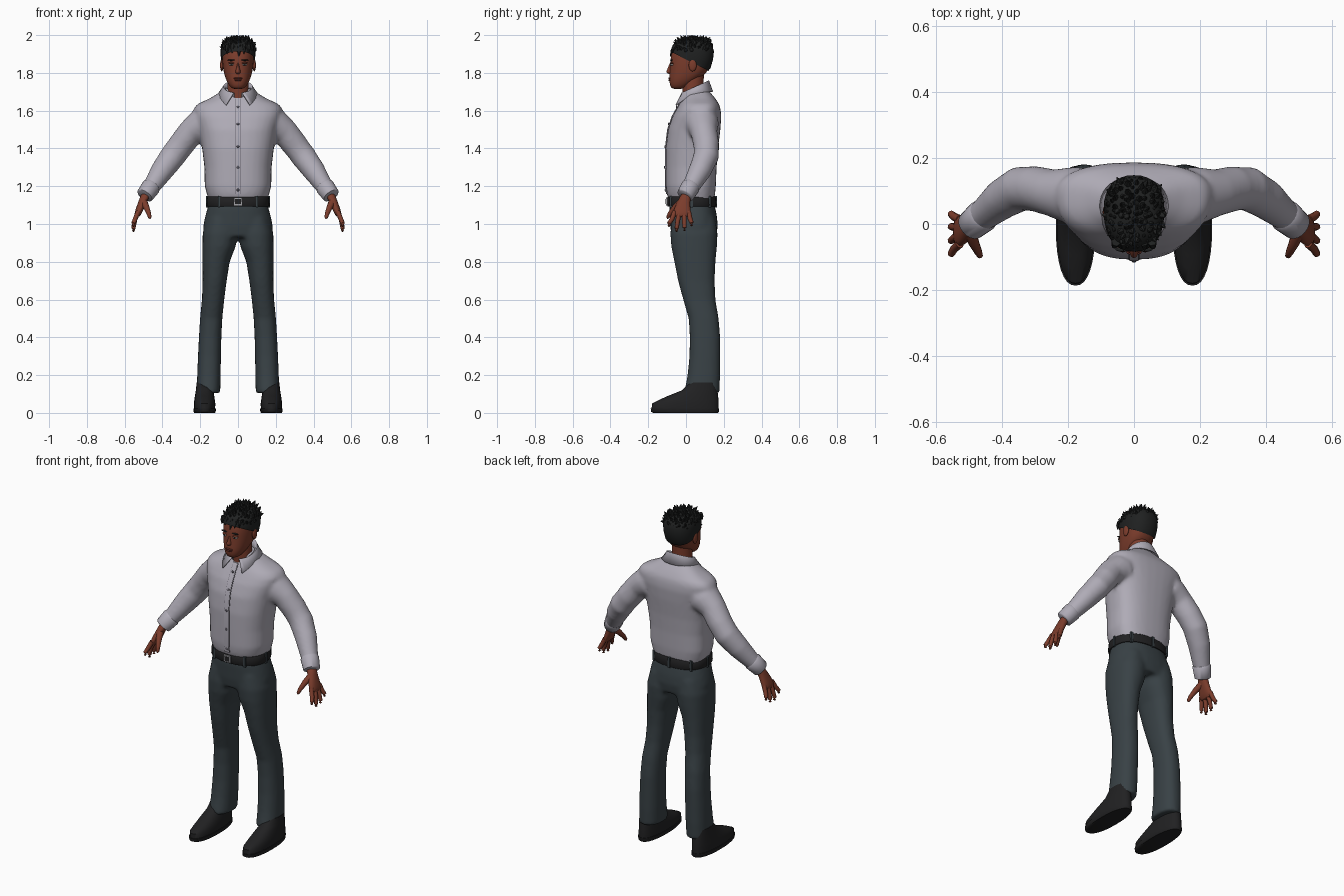
import bpy, bmesh, random
from math import sin, cos, pi, radians, copysign, sqrt
from mathutils import Vector, Matrix

if "Cube" in bpy.data.objects:
    bpy.data.objects.remove(bpy.data.objects["Cube"])
random.seed(4)


def material(name, r, g, b):
    m = bpy.data.materials.new(name)
    m.use_nodes = True
    m.diffuse_color = (r, g, b, 1)
    shader = next(n for n in m.node_tree.nodes if n.type == "BSDF_PRINCIPLED")
    shader.inputs["Base Color"].default_value = (r, g, b, 1)
    shader.inputs["Roughness"].default_value = 0.7
    return m


SHIRT = material("shirt grey", .43, .41, .47)
SEAM = material("seam grey", .13, .12, .15)
PANTS = material("trouser slate", .04, .053, .06)
SKIN = material("skin brown", .2, .046, .025)
LIP = material("lip brown", .13, .028, .02)
HAIR = material("hair black", .014, .015, .015)
LEATHER = material("leather black", .015, .015, .016)
METAL = material("buckle metal", .35, .35, .37)
WHITE = material("eye white", .6, .58, .55)


def make(name, bm, mat, fuse=0, subdivide=False):
    """Turn a bmesh into a smooth shaded object, optionally fused into one skin."""
    bmesh.ops.recalc_face_normals(bm, faces=bm.faces)
    mesh = bpy.data.meshes.new(name)
    bm.to_mesh(mesh)
    bm.free()
    mesh.materials.append(mat)
    mesh.shade_smooth()
    mesh.set_sharp_from_angle(angle=radians(50))
    obj = bpy.data.objects.new(name, mesh)
    bpy.context.scene.collection.objects.link(obj)
    if fuse:
        remesh = obj.modifiers.new("fuse", "REMESH")
        remesh.mode = "VOXEL"
        remesh.voxel_size = fuse
        remesh.use_smooth_shade = True
        relax = obj.modifiers.new("relax", "SMOOTH")
        relax.factor = 0.5
        relax.iterations = 5
    if subdivide:
        obj.modifiers.new("subdivide", "SUBSURF").levels = 1
    return obj


def oval(x0, x1, y0, y1, z, p=2.3, mid=.5, n=32):
    """Level superellipse ring; mid places its widest line between front and back."""
    cx, rx, cy = (x0 + x1) / 2, (x1 - x0) / 2, y0 + mid * (y1 - y0)
    ring = []
    for i in range(n):
        c, s = cos(2 * pi * i / n), sin(2 * pi * i / n)
        depth = y1 - cy if s > 0 else cy - y0
        ring.append(Vector((cx + rx * copysign(abs(c) ** (2 / p), c),
                            cy + depth * copysign(abs(s) ** (2 / p), s), z)))
    return ring


def stack(rows, **shape):
    """Rings centred on x = 0 from rows of height, half width, front, back."""
    return [oval(-w, w, y0, y1, z, **shape) for z, w, y0, y1 in rows]


def loft(bm, rings, closed=True):
    loops = [[bm.verts.new(p) for p in ring] for ring in rings]
    n = len(loops[0])
    for a, b in zip(loops, loops[1:]):
        for i in range(n if closed else n - 1):
            j = (i + 1) % n
            bm.faces.new((a[i], a[j], b[j], b[i]))
    if closed:
        bm.faces.new(loops[0])
        bm.faces.new(loops[-1])
    return bm


def tube(bm, path, side=1, n=20):
    """Round tube through rows of x, y, z, radius."""
    pts = [Vector((x * side, y, z)) for x, y, z, r in path]
    rings = []
    for i, p in enumerate(pts):
        along = pts[min(i + 1, len(pts) - 1)] - pts[max(i - 1, 0)]
        q = along.to_track_quat("Z", "Y")
        r = path[i][3]
        rings.append([p + q @ Vector((r * cos(2 * pi * k / n), r * sin(2 * pi * k / n), 0))
                      for k in range(n)])
    return loft(bm, rings)


def ball(name, loc, size, mat):
    bm = bmesh.new()
    bmesh.ops.create_uvsphere(bm, u_segments=20, v_segments=12, radius=1,
                              matrix=Matrix.LocRotScale(Vector(loc), None, Vector(size)))
    return make(name, bm, mat)


def box(name, loc, size, mat):
    bm = bmesh.new()
    bmesh.ops.create_cube(bm, size=1,
                          matrix=Matrix.LocRotScale(Vector(loc), None, Vector(size)))
    return make(name, bm, mat)


# Shirt: torso and both sleeves fused together
torso = [(1.12, .153, -.088, .148), (1.16, .166, -.102, .154), (1.2, .176, -.107, .158),
         (1.3, .178, -.108, .162), (1.4, .19, -.108, .17), (1.5, .207, -.096, .182),
         (1.57, .23, -.072, .187), (1.61, .236, -.05, .183), (1.635, .215, -.036, .175),
         (1.665, .15, -.018, .155), (1.695, .1, 0, .13), (1.72, .068, .005, .11)]
sleeve = [(.17, .085, 1.53, .09), (.2, .088, 1.522, .085), (.25, .095, 1.485, .071),
          (.3, .107, 1.42, .069), (.345, .107, 1.36, .068), (.4, .075, 1.285, .061),
          (.45, .033, 1.21, .049), (.48, .008, 1.168, .043)]
bm = loft(bmesh.new(), stack(torso, p=2.5, mid=.6))
for side in (1, -1):
    tube(bm, sleeve, side)
make("shirt", bm, SHIRT, fuse=.011)

# Button placket with its dark seam, and the buttons
for name, half, rise, mat in (("placket_seam", .017, .001, SEAM), ("placket", .014, .004, SHIRT)):
    strip = [[Vector((x, y, z)) for x, y in ((-half, y0 - rise), (half, y0 - rise),
                                             (half, y0 + .02), (-half, y0 + .02))]
             for z, w, y0, y1 in torso[1:-2]]
    make(name, loft(bmesh.new(), strip), mat)
for i, (z, y) in enumerate(((1.18, -.109), (1.3, -.113), (1.41, -.111), (1.53, -.091), (1.62, -.049))):
    ball("button_%d" % (i + 1), (0, y, z), (.007, .004, .007), SEAM)

# Collar: inner stand, fold and pointed flap, open at the throat
rows = []
for rx, ry, flare, top, drop, power, gap in ((.064, .06, 0, 1.7, .05, 1, 15),
                                            (.07, .066, 0, 1.752, .066, 1, 15),
                                            (.077, .071, .004, 1.757, .066, 1, 17),
                                            (.102, .09, .045, 1.7, .1, 3, 38)):
    row = []
    for i in range(33):
        a = radians(gap + (360 - 2 * gap) * i / 32)
        front = (1 + cos(a)) / 2
        row.append(Vector((rx * sin(a), .05 - (ry + flare * front) * cos(a),
                           top - drop * front ** power)))
    rows.append(row)
collar = make("collar", loft(bmesh.new(), rows, closed=False), SHIRT)
thick = collar.modifiers.new("cloth", "SOLIDIFY")
thick.thickness = .007
thick.offset = 0

# Trousers: hips and both legs fused together
hips = [(1.12, .15, -.084, .146), (1.08, .163, -.088, .156), (1.04, .174, -.086, .164),
        (.99, .184, -.084, .168), (.93, .18, -.075, .16)]
leg = [(1.03, .01, .165, -.075, .155), (.95, 0, .187, -.083, .167), (.88, .013, .188, -.078, .164),
       (.8, .044, .188, -.062, .156), (.7, .06, .187, -.042, .152), (.6, .073, .191, -.015, .156),
       (.5, .083, .201, .014, .173), (.4, .088, .207, .02, .181), (.3, .09, .212, .018, .181),
       (.2, .092, .216, .008, .181), (.105, .094, .219, -.01, .177)]
bm = loft(bmesh.new(), stack(hips, p=2.4))
for side in (1, -1):
    loft(bm, [oval(*sorted((side * a, side * b)), y0, y1, z) for z, a, b, y0, y1 in leg])
make("trousers", bm, PANTS, fuse=.011)

# Belt, loops and buckle
band = stack([(1.092, .163, -.096, .158), (1.098, .167, -.1, .161),
              (1.14, .164, -.098, .158), (1.146, .16, -.094, .154)], p=2.4)
make("belt", loft(bmesh.new(), band), LEATHER)
for k in (0, 4, 8, 12, 16, 21, 27):
    p = band[2][k]
    box("belt_loop_%d" % k, (p.x, p.y, 1.118), (.013, .013, .062), PANTS)
box("buckle_frame", (0, -.1, 1.119), (.044, .012, .04), METAL)
box("buckle_center", (0, -.102, 1.119), (.03, .012, .026), LEATHER)

# Head and neck
head = [(1.714, .026, -.07, -.02), (1.725, .042, -.083, .005), (1.755, .06, -.089, .05),
        (1.785, .071, -.088, .095), (1.82, .079, -.085, .122), (1.865, .084, -.083, .135),
        (1.91, .085, -.078, .14), (1.945, .077, -.06, .128), (1.97, .05, -.025, .095)]
make("head", loft(bmesh.new(), stack(head, mid=.55)), SKIN, subdivide=True)
neck = [(1.63, .066, -.015, .1), (1.69, .058, -.018, .092), (1.73, .056, -.02, .092), (1.79, .055, -.02, .095)]
make("neck", loft(bmesh.new(), stack(neck, p=2)), SKIN)

# Face
nose = [(1.858, .007, -.086, -.05), (1.83, .01, -.094, -.05), (1.81, .015, -.104, -.05),
        (1.802, .018, -.104, -.05), (1.793, .012, -.094, -.05)]
make("nose", loft(bmesh.new(), stack(nose, p=2, mid=.7)), SKIN, subdivide=True)
ball("upper_lip", (0, -.086, 1.771), (.023, .008, .005), LIP)
ball("lower_lip", (0, -.085, 1.762), (.02, .009, .006), LIP)
for side, word in ((1, "left"), (-1, "right")):
    ball(word + "_eye", (side * .034, -.073, 1.844), (.014, .011, .006), WHITE)
    ball(word + "_iris", (side * .034, -.081, 1.844), (.006, .005, .006), HAIR)
    ball(word + "_eyelid", (side * .034, -.074, 1.852), (.017, .011, .005), SKIN)
    ball(word + "_eyebrow", (side * .035, -.077, 1.868), (.021, .007, .004), HAIR)
    ball(word + "_ear", (side * .086, .035, 1.84), (.009, .021, .032), SKIN)

# Hair: close cropped cap cut along the hairline, with pointed tufts on top
bm = loft(bmesh.new(), stack([(z + .006, w + .007, y0 - .005, y1 + .008)
                              for z, w, y0, y1 in head[2:]], mid=.55))
bmesh.ops.bisect_plane(bm, geom=bm.verts[:] + bm.edges[:] + bm.faces[:], clear_inner=True,
                       plane_co=(0, .03, 1.856), plane_no=(0, .112, .22))
make("hair_cap", bm, HAIR)
bm = bmesh.new()
core, count = Vector((0, .038, 1.9)), 150


def tuft(base, tip, radius):
    bend = base.lerp(tip, .55) + Vector([random.uniform(-.006, .006) for _ in range(3)])
    tube(bm, [(*base, radius), (*bend, radius * .7), (*tip, .001)], n=6)


for i in range(count):
    up = .08 + .92 * (i + .5) / count
    a = i * pi * (3 - sqrt(5))
    d = Vector((cos(a) * sqrt(1 - up * up), sin(a) * sqrt(1 - up * up), up))
    boxy = sum(abs(c) ** 3 for c in d) ** (1 / 3)
    reach = random.uniform(.88, 1.02) / boxy
    base = core + Vector((d.x * .08, d.y * .092, d.z * .06))
    tip = core + Vector((d.x * .098, d.y * .114, d.z * .1)) * reach
    tip.z = min(tip.z + random.uniform(0, .01), 2)
    if tip.z > 1.925:
        tuft(base, tip, .014)
for x, z in ((-.055, 1.9), (-.03, 1.905), (.004, 1.885), (.03, 1.9), (.055, 1.905)):
    tuft(Vector((x, -.055, 1.945)), Vector((x * 1.05, -.084 + x * x * 4, z)), .014)
make("hair_tufts", bm, HAIR)

# Cuffs, hands and shoes
palm = [(1.17, .484, .004, .025, .026), (1.13, .499, -.008, .024, .03), (1.095, .514, -.018, .022, .04),
        (1.06, .528, -.022, .02, .047), (1.035, .536, -.023, .014, .045)]
digits = {"index": (-.06, -.09, .985), "middle": (-.035, -.05, .958),
          "ring": (-.01, -.008, .963), "little": (.014, .03, .988)}
shoe = [(.02, .056, -.182, .173), (.05, .057, -.18, .173), (.07, .054, -.14, .172),
        (.09, .051, -.095, .17), (.12, .046, -.02, .166), (.16, .042, .02, .16)]
sole = [(0, .055, -.172, .17), (.006, .059, -.184, .175), (.024, .06, -.187, .176)]
for side, word in ((1, "left"), (-1, "right")):
    cuff = [(.455, .028, 1.203, .046), (.46, .024, 1.197, .051), (.493, -.004, 1.151, .046), (.495, -.006, 1.148, .04)]
    make(word + "_cuff", tube(bmesh.new(), cuff, side), SHIRT)
    bm = loft(bmesh.new(), [oval(side * x - rx, side * x + rx, y - ry, y + ry, z)
                            for z, x, y, rx, ry in palm])
    make(word + "_palm", bm, SKIN, subdivide=True)
    for finger, (y0, y1, z) in digits.items():
        path = [(.528, y0, 1.065, .013), (.545, (y0 + y1) / 2, 1.025, .0125),
                (.554, y1, z + .018, .011), (.553, y1, z + .005, .008), (.552, y1, z, .002)]
        make("%s_%s_finger" % (word, finger), tube(bmesh.new(), path, side, 10), SKIN)
    thumb = [(.5, -.022, 1.118, .02), (.485, -.058, 1.088, .016), (.472, -.085, 1.055, .012),
             (.467, -.096, 1.035, .009), (.465, -.099, 1.028, .002)]
    make(word + "_thumb", tube(bmesh.new(), thumb, side, 12), SKIN)
    for name, rows in (("shoe", shoe), ("sole", sole)):
        bm = loft(bmesh.new(), [oval(side * .177 - w, side * .177 + w, y0, y1, z)
                                for z, w, y0, y1 in rows])
        make("%s_%s" % (word, name), bm, LEATHER)
